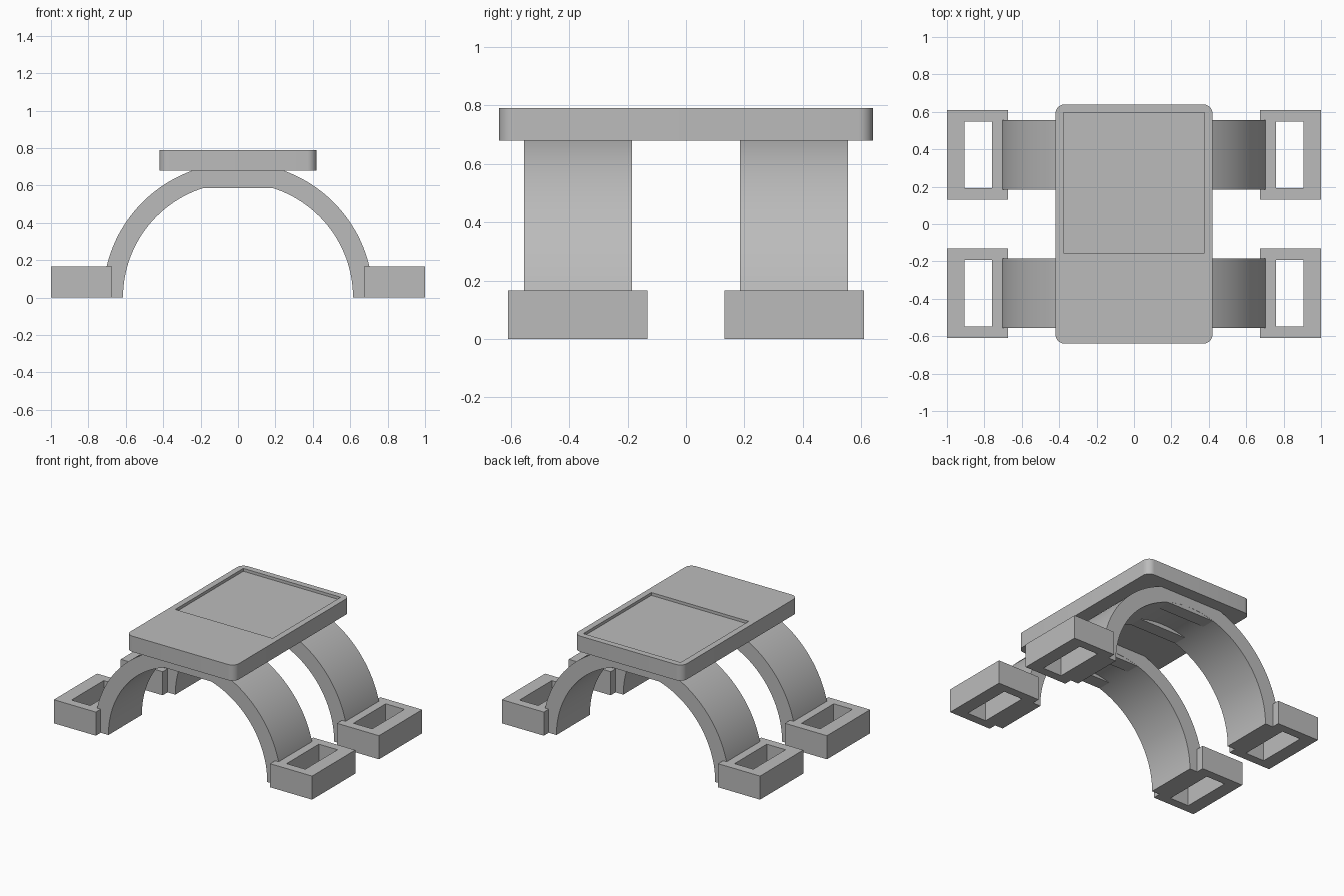
import bpy, bmesh
from math import cos, sin, pi, radians

cube = bpy.data.objects.get("Cube")
if cube:
    bpy.data.objects.remove(cube, do_unlink=True)

grey = bpy.data.materials.new("plain grey")
grey.use_nodes = True
colour = (0.5, 0.5, 0.5, 1)
grey.diffuse_color = colour
grey.node_tree.nodes["Principled BSDF"].inputs["Base Color"].default_value = colour


def prism(name, outline, direction):
    """Extrude a closed outline of 3D points along a direction."""
    bm = bmesh.new()
    face = bm.faces.new([bm.verts.new(p) for p in outline])
    new = bmesh.ops.extrude_face_region(bm, geom=[face])["geom"]
    bmesh.ops.translate(bm, vec=direction,
                        verts=[v for v in new if isinstance(v, bmesh.types.BMVert)])
    bmesh.ops.recalc_face_normals(bm, faces=bm.faces)
    mesh = bpy.data.meshes.new(name)
    bm.to_mesh(mesh)
    bm.free()
    mesh.materials.append(grey)
    obj = bpy.data.objects.new(name, mesh)
    bpy.context.collection.objects.link(obj)
    return obj


def box(name, x0, x1, y0, y1, z0, z1):
    corners = [(x0, y0, z0), (x1, y0, z0), (x1, y1, z0), (x0, y1, z0)]
    return prism(name, corners, (0, 0, z1 - z0))


def activate(obj):
    bpy.ops.object.select_all(action='DESELECT')
    obj.select_set(True)
    bpy.context.view_layer.objects.active = obj


def cut(obj, cutter):
    """Subtract the cutter from the object, then discard it."""
    cutter.hide_render = True
    mod = obj.modifiers.new("cut", 'BOOLEAN')
    mod.operation = 'DIFFERENCE'
    mod.solver = 'EXACT'
    mod.object = cutter
    activate(obj)
    bpy.ops.object.modifier_apply(modifier=mod.name)
    bpy.data.objects.remove(cutter, do_unlink=True)


def smooth(obj):
    activate(obj)
    bpy.ops.object.shade_smooth_by_angle(angle=radians(30))


# Rounded top plate with a shallow recessed panel
half_x, half_y, radius, steps = 0.42, 0.64, 0.05, 8
outline = []
for i, (sx, sy) in enumerate([(1, 1), (-1, 1), (-1, -1), (1, -1)]):
    for k in range(steps + 1):
        a = (i + k / steps) * pi / 2
        outline.append((sx * (half_x - radius) + radius * cos(a),
                        sy * (half_y - radius) + radius * sin(a), 0.68))
plate = prism("top_plate", outline, (0, 0, 0.11))
cut(plate, box("recess_cutter", -0.377, 0.377, -0.155, 0.597, 0.77, 0.85))
smooth(plate)

# Two half-round arches, each with a pair of flat bridges under the crown
outer, inner, segments = 0.722, 0.615, 64
angles = [pi * i / segments for i in range(segments + 1)]
for label, side in (("front", -1), ("back", 1)):
    y = side * 0.37
    ring = [(outer * cos(a), y - 0.185, outer * sin(a)) for a in angles]
    ring += [(inner * cos(a), y - 0.185, inner * sin(a)) for a in reversed(angles)]
    smooth(prism(label + "_arch", ring, (0, 0.37, 0)))
    for part, y0, y1 in (("near", -0.184, -0.09), ("far", 0.09, 0.184)):
        box(f"{label}_{part}_bridge", -0.21, 0.21, y + y0, y + y1, 0.587, 0.66)

    # Hollow feet at both ends of the arch
    for hand, sx in (("left", 1), ("right", -1)):
        x0, x1 = sorted((sx * 0.675, sx * 1.0))
        h0, h1 = sorted((sx * 0.76, sx * 0.905))
        foot = box(f"{label}_{hand}_foot", x0, x1, y - 0.239, y + 0.239, 0, 0.165)
        cut(foot, box("slot_cutter", h0, h1, y - 0.178, y + 0.178, -0.1, 0.3))
